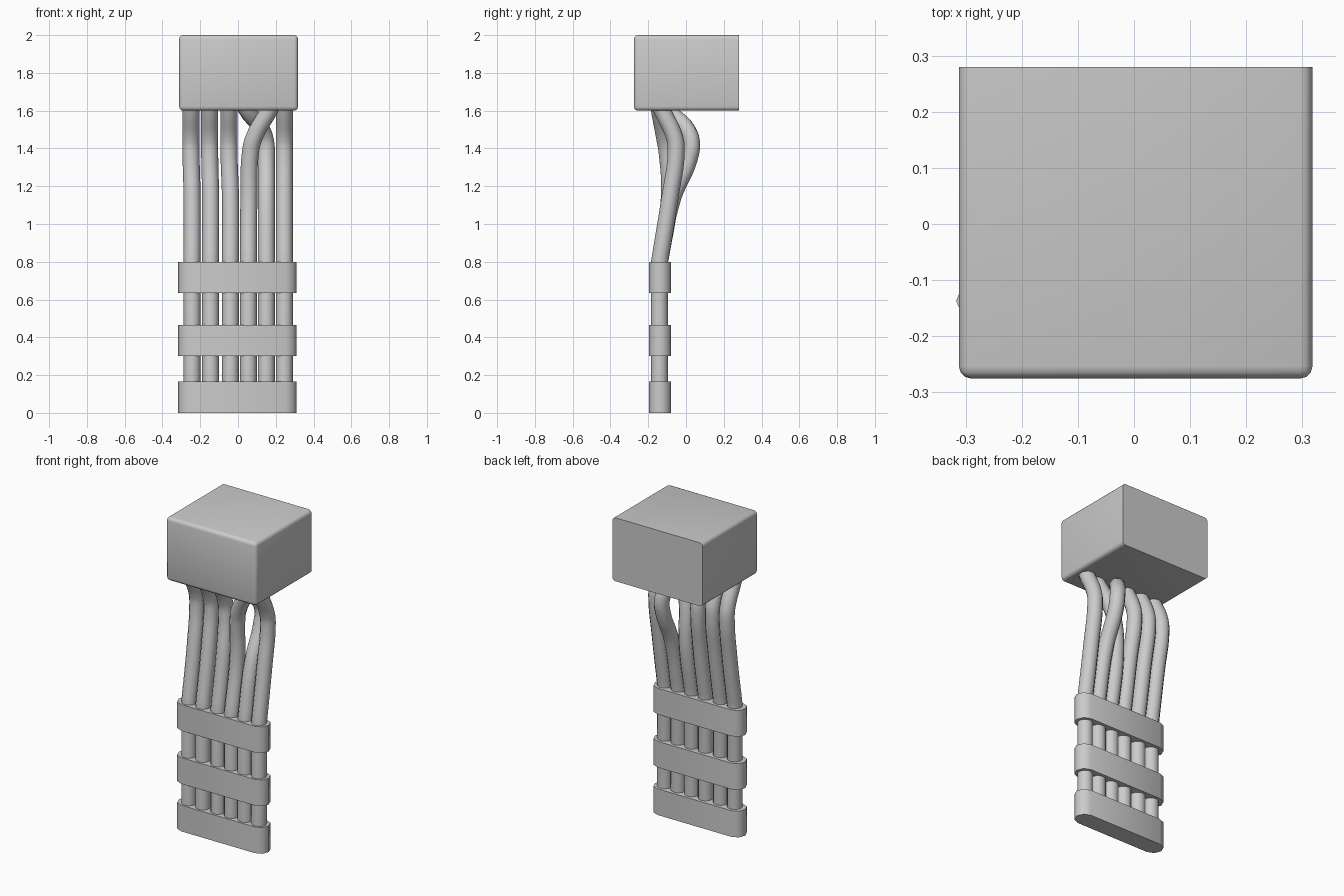
import bpy, bmesh
from math import sin, cos, pi, radians

cube = bpy.data.objects.get("Cube")
if cube:
    bpy.data.objects.remove(cube, do_unlink=True)

grey = bpy.data.materials.new("plain_grey")
grey.use_nodes = True
colour = (0.6, 0.6, 0.6, 1)
grey.diffuse_color = colour
grey.node_tree.nodes["Principled BSDF"].inputs["Base Color"].default_value = colour


def finish(obj, angle):
    obj.data.materials.append(grey)
    bpy.ops.object.select_all(action='DESELECT')
    obj.select_set(True)
    bpy.context.view_layer.objects.active = obj
    bpy.ops.object.shade_smooth_by_angle(angle=radians(angle))


def mesh_object(name, bm):
    mesh = bpy.data.meshes.new(name)
    bmesh.ops.recalc_face_normals(bm, faces=bm.faces)
    bm.to_mesh(mesh)
    bm.free()
    obj = bpy.data.objects.new(name, mesh)
    bpy.context.collection.objects.link(obj)
    return obj


# Connector block: rounded everywhere except around the flat back face
bm = bmesh.new()
bmesh.ops.create_cube(bm, size=1)
for v in bm.verts:
    v.co.x = 0.003 + v.co.x * 0.63
    v.co.y = 0.002 + v.co.y * 0.555
    v.co.z = 1.8 + v.co.z * 0.4
edges = [e for e in bm.edges if any(v.co.y < 0 for v in e.verts)]
bmesh.ops.bevel(bm, geom=edges, offset=0.022, segments=3, profile=0.5,
                affect='EDGES')
finish(mesh_object("connector_block", bm), 40)


# Flat straps with faceted rounded ends
def strap(name, bottom, height=0.165):
    bm = bmesh.new()
    radius, half = 0.058, 0.256
    ring = []
    for side in (1, -1):
        for i in range(5):
            a = -pi / 2 + i * pi / 4
            ring.append(bm.verts.new((side * (half + radius * cos(a)) - 0.003,
                                      -0.137 + side * radius * sin(a), bottom)))
    face = bm.faces.new(ring)
    top = bmesh.ops.extrude_face_region(bm, geom=[face])
    for v in top["geom"]:
        if isinstance(v, bmesh.types.BMVert):
            v.co.z += height
    finish(mesh_object(name, bm), 50)


strap("lower_strap", 0)
strap("middle_strap", 0.3)
strap("upper_strap", 0.635)


# Cables: straight through the straps, then bent back and up into the block
def cable(name, path):
    curve = bpy.data.curves.new(name, 'CURVE')
    curve.dimensions = '3D'
    curve.bevel_depth = 0.045
    curve.bevel_resolution = 4
    curve.resolution_u = 6
    curve.use_fill_caps = True
    spline = curve.splines.new('BEZIER')
    spline.bezier_points.add(len(path) - 1)
    for i, (point, co) in enumerate(zip(spline.bezier_points, path)):
        point.co = co
        kind = 'VECTOR' if i < 2 else 'AUTO'
        point.handle_left_type = point.handle_right_type = kind
    obj = bpy.data.objects.new(name, curve)
    bpy.context.collection.objects.link(obj)
    bpy.ops.object.select_all(action='DESELECT')
    obj.select_set(True)
    bpy.context.view_layer.objects.active = obj
    bpy.ops.object.convert(target='MESH')
    finish(bpy.context.object, 50)


def base(x):
    return [(x, -0.14, 0.02), (x, -0.14, 0.8)]


for i, (x, lean) in enumerate([(-0.243, -0.006), (-0.145, -0.005),
                               (-0.04, -0.008), (0.245, 0)]):
    cable(f"cable_{i + 1}", base(x) + [
        (x, -0.085, 1.14), (x + lean, -0.052, 1.38),
        (x + lean, -0.058, 1.45), (x + lean, -0.125, 1.6),
        (x + lean, -0.15, 1.66)])

# Crossing pair: one passes in front, the other behind
cable("front_crossing_cable", base(0.055) + [
    (0.058, -0.088, 1.14), (0.066, -0.1, 1.38), (0.082, -0.112, 1.45),
    (0.165, -0.14, 1.6), (0.2, -0.15, 1.66)])
cable("rear_crossing_cable", base(0.15) + [
    (0.15, -0.07, 1.14), (0.15, 0.015, 1.34), (0.147, 0.029, 1.43),
    (0.125, 0.005, 1.5), (0.05, -0.09, 1.6), (0.02, -0.12, 1.66)])
